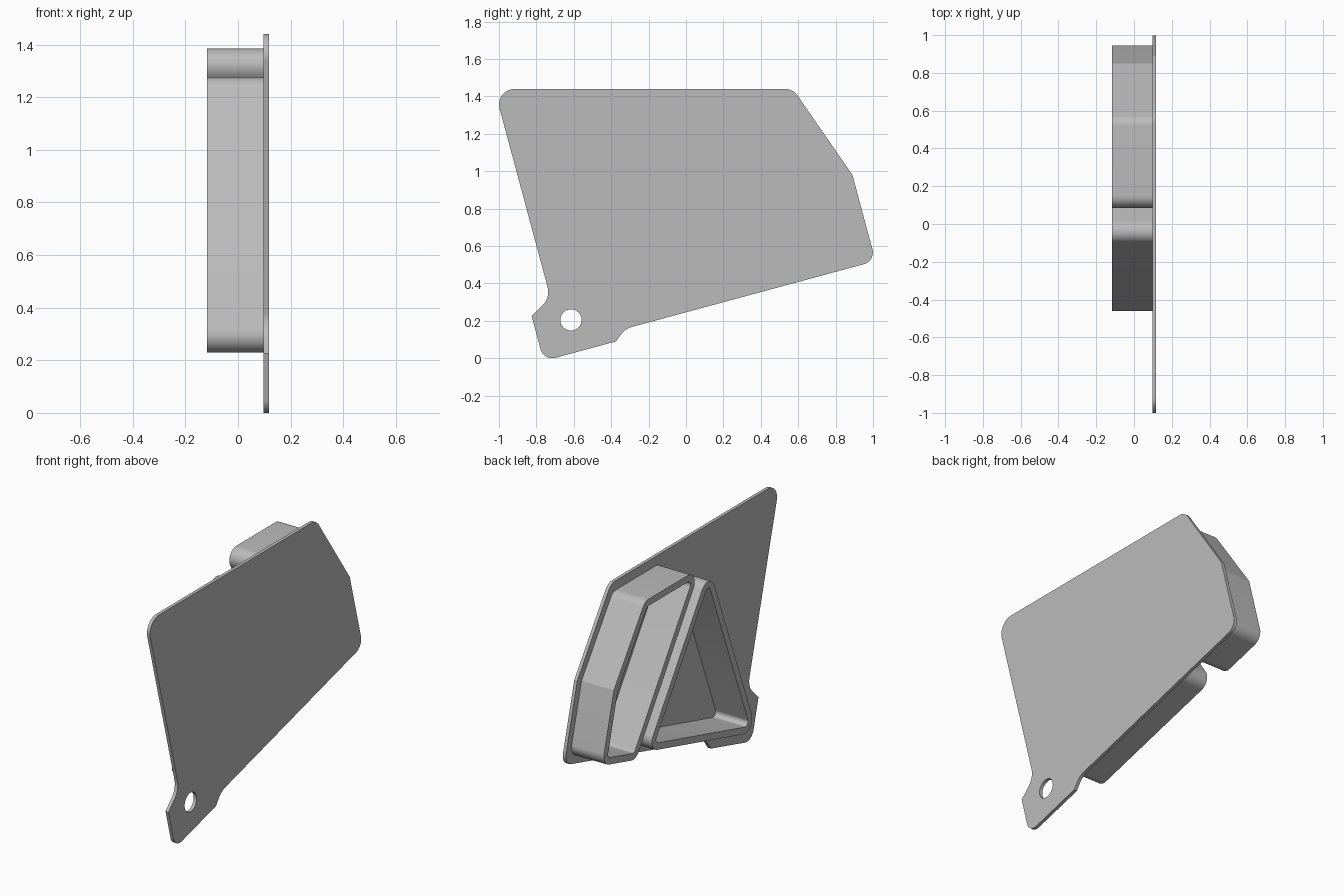
import bpy
from math import atan2, cos, sin, tan, pi
from mathutils import Matrix, Vector

cube = bpy.data.objects.get("Cube")
if cube:
    bpy.data.objects.remove(cube)

GREY = (0.5, 0.5, 0.5, 1)
mat = bpy.data.materials.new("light grey")
mat.use_nodes = True
mat.diffuse_color = GREY
mat.node_tree.nodes["Principled BSDF"].inputs["Base Color"].default_value = GREY

BACK, PLATE_INNER, PLATE_OUTER = -0.117, 0.097, 0.117


def arc(centre, radius, start, sweep, steps=14):
    """Points along a circular arc."""
    return [centre + radius * Vector((cos(start + sweep * i / steps),
                                      sin(start + sweep * i / steps)))
            for i in range(steps + 1)]


def turn_at(before, corner, after):
    """Unit directions into and out of a corner and the signed turn."""
    d1, d2 = (corner - before).normalized(), (after - corner).normalized()
    return d1, d2, atan2(d1.cross(d2), d1.dot(d2))


def filleted(corners):
    """Outline from sharp corners (y, z, fillet radius)."""
    out = []
    for i, (y, z, r) in enumerate(corners):
        p = Vector((y, z))
        d1, d2, turn = turn_at(Vector(corners[i - 1][:2]), p,
                               Vector(corners[(i + 1) % len(corners)][:2]))
        if r == 0:
            out.append(p)
            continue
        side = 1 if turn > 0 else -1
        normal = Vector((-d1.y, d1.x)) * side
        centre = p - d1 * r * tan(abs(turn) / 2) + normal * r
        out += arc(centre, r, atan2(-normal.y, -normal.x), turn)
    return out


def offset_hull(centres, r):
    """Convex anticlockwise outline at distance r around a polygon."""
    pts, out = [Vector(c) for c in centres], []
    for i, p in enumerate(pts):
        d1, d2, turn = turn_at(pts[i - 1], p, pts[(i + 1) % len(pts)])
        start = atan2(d1.y, d1.x) - pi / 2
        if turn < 0.45:      # shallow kinks stay sharp
            mid = start + turn / 2
            out.append(p + Vector((cos(mid), sin(mid))) * r / cos(turn / 2))
        else:
            out += arc(p, r, start, turn)
    return out


def extrude_profile(name, outlines, x0, x1):
    """Fill nested outlines in the side plane and extrude them along x."""
    curve = bpy.data.curves.new(name, "CURVE")
    curve.dimensions = "2D"
    curve.fill_mode = "BOTH"
    curve.extrude = (x1 - x0) / 2
    for outline in outlines:
        spline = curve.splines.new("POLY")
        spline.points.add(len(outline) - 1)
        for point, p in zip(spline.points, outline):
            point.co = (p.x, p.y, 0, 1)
        spline.use_cyclic_u = True
    obj = bpy.data.objects.new(name, curve)
    bpy.context.collection.objects.link(obj)
    # profile x, y and depth become world y, z and x
    obj.matrix_world = Matrix(((0, 0, 1, (x0 + x1) / 2), (1, 0, 0, 0),
                               (0, 1, 0, 0), (0, 0, 0, 1)))
    bpy.ops.object.select_all(action="DESELECT")
    obj.select_set(True)
    bpy.context.view_layer.objects.active = obj
    bpy.ops.object.convert(target="MESH")
    obj = bpy.context.object
    obj.data.materials.clear()
    obj.data.materials.append(mat)
    bpy.ops.object.mode_set(mode="EDIT")
    bpy.ops.mesh.select_all(action="SELECT")
    bpy.ops.mesh.remove_doubles(threshold=0.0002)
    bpy.ops.mesh.normals_make_consistent(inside=False)
    bpy.ops.object.mode_set(mode="OBJECT")
    bpy.ops.object.shade_smooth_by_angle(angle=0.26)


# Side plate with its mounting tab and bolt hole
plate = filleted([
    (-1.025, 1.44, 0.083), (-0.725, 0.325, 0.1), (-0.825, 0.225, 0),
    (-0.761, -0.0145, 0.065), (-0.375, 0.09, 0), (-0.325, 0.158, 0.1),
    (1.0135, 0.52, 0.065), (0.89, 0.98, 0), (0.572, 1.44, 0.08)])
hole = arc(Vector((-0.615, 0.205)), 0.057, 0, 2 * pi, 40)[:-1]
extrude_profile("side_plate", [plate, hole], PLATE_INNER, PLATE_OUTER)

# Open-backed tubs: walls standing on the plate
RADIUS, WALL = 0.065, 0.04
tubs = {
    "triangular_tub_wall": [(-0.04, 1.21), (-0.395, 0.295), (0.424, 0.514)],
    "five_sided_tub_wall": [(0.15, 1.32), (0.668, 0.543), (0.88, 0.60),
                            (0.79, 0.936), (0.52, 1.32)],
}
for name, centres in tubs.items():
    extrude_profile(name, [offset_hull(centres, RADIUS),
                           offset_hull(centres, RADIUS - WALL)],
                    BACK, PLATE_INNER)
